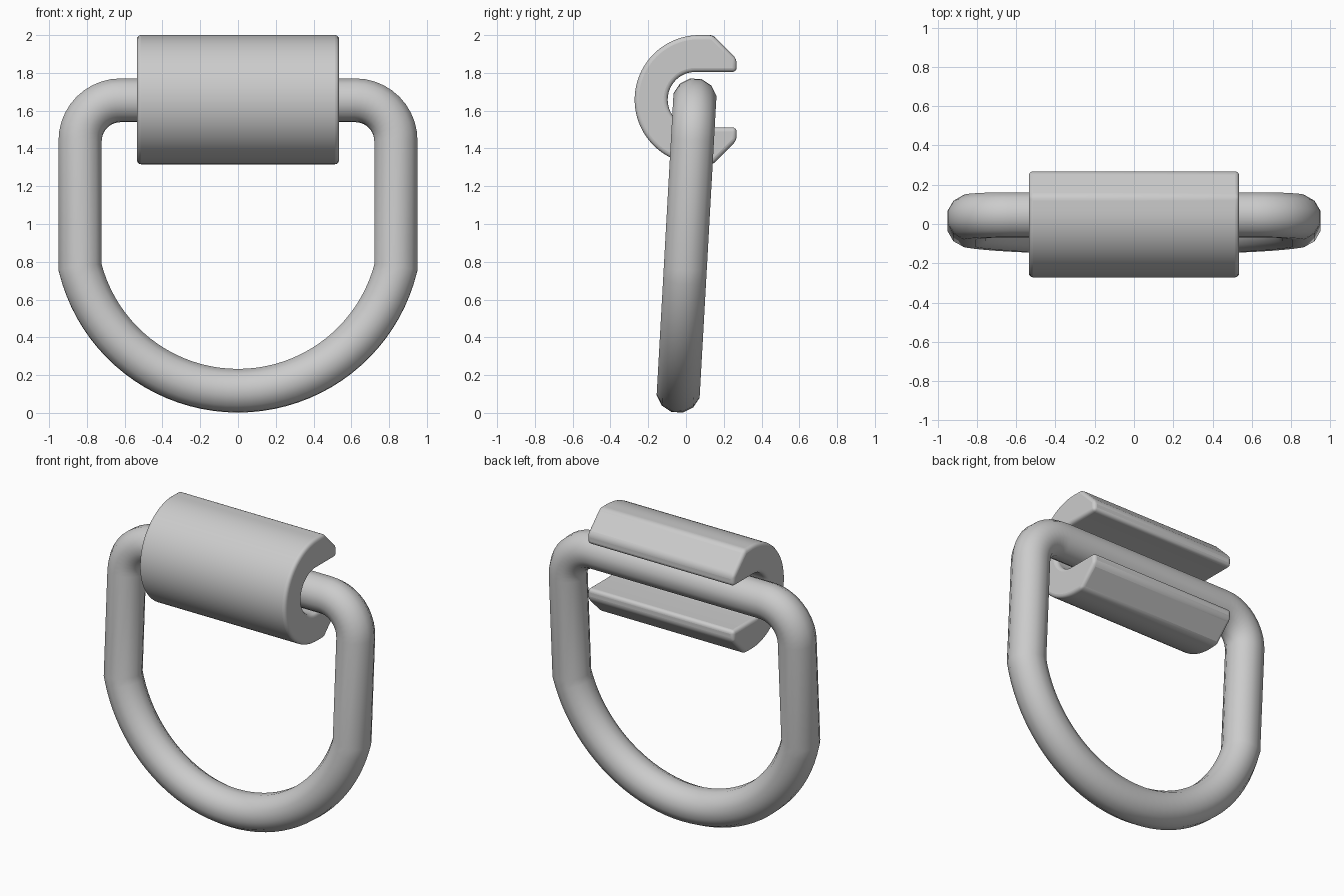
import bpy, bmesh
from math import sin, cos, pi, radians, atan2
from mathutils import Vector, Matrix

if "Cube" in bpy.data.objects:
    bpy.data.objects.remove(bpy.data.objects["Cube"])


def finish(name, bm, angle):
    bmesh.ops.recalc_face_normals(bm, faces=bm.faces)
    me = bpy.data.meshes.new(name)
    bm.to_mesh(me)
    bm.free()
    ob = bpy.data.objects.new(name, me)
    bpy.context.collection.objects.link(ob)
    bpy.ops.object.select_all(action='DESELECT')
    bpy.context.view_layer.objects.active = ob
    ob.select_set(True)
    bpy.ops.object.shade_smooth_by_angle(angle=radians(angle))
    return ob


def arc(cx, cz, r, a0, a1, n):
    return [Vector((cx + r * cos(a0 + (a1 - a0) * i / n),
                    cz + r * sin(a0 + (a1 - a0) * i / n))) for i in range(n + 1)]


# D-ring: closed path in the x-z plane, swept with a mitred 12-sided section
SIDE, TOP, BOTTOM, KINK, CORNER = 0.836, 1.656, 0.116, 0.77, 0.215
h = KINK - BOTTOM
R = (SIDE ** 2 + h ** 2) / (2 * h)
cz = BOTTOM + R
a = atan2(KINK - cz, SIDE)
path = arc(SIDE - CORNER, TOP - CORNER, CORNER, 0, pi / 2, 10)
path += arc(-SIDE + CORNER, TOP - CORNER, CORNER, pi / 2, pi, 10)
path += arc(0, cz, R, -pi - a, a, 40)

SIDES, RAD = 12, 0.118
bm = bmesh.new()
rings = []
for i, p in enumerate(path):
    t0 = (p - path[i - 1]).normalized()
    t1 = (path[(i + 1) % len(path)] - p).normalized()
    t = (t0 + t1).normalized()
    n = Vector((t.y, -t.x)) / t.dot(t1)
    ring = []
    for k in range(SIDES):
        ang = 2 * pi * (k + 0.5) / SIDES
        q = p + n * RAD * cos(ang)
        ring.append(bm.verts.new((q.x, RAD * sin(ang), q.y)))
    rings.append(ring)
for i, r1 in enumerate(rings):
    r0 = rings[i - 1]
    for k in range(SIDES):
        bm.faces.new((r0[k - 1], r0[k], r1[k], r1[k - 1]))
pivot = Vector((0, 0.003, 0.886))
bmesh.ops.transform(bm, verts=bm.verts, matrix=Matrix.Translation(pivot)
                    @ Matrix.Rotation(radians(-3.2), 4, 'X')
                    @ Matrix.Translation((0, 0, -pivot.z)))
finish("d_ring", bm, 45)

# Bracket: C-shaped y-z profile extruded along x, with rounded edges
CZ, HALF = 1.658, 0.535
profile = [Vector((0.268, CZ + 0.216)), Vector((0.142, CZ + 0.342))]
profile += arc(0.07, CZ, 0.342, pi / 2, 3 * pi / 2, 40)
profile += [Vector((0.142, CZ - 0.342)), Vector((0.268, CZ - 0.216)),
            Vector((0.268, CZ - 0.147))]
profile += arc(0.05, CZ, 0.147, 3 * pi / 2, pi / 2, 28)
profile += [Vector((0.268, CZ + 0.147))]
bm = bmesh.new()
face = bm.faces.new([bm.verts.new((-HALF, p.x, p.y)) for p in profile])
new = bmesh.ops.extrude_face_region(bm, geom=[face], use_keep_orig=True)["geom"]
bmesh.ops.translate(bm, vec=(2 * HALF, 0, 0),
                    verts=[v for v in new if isinstance(v, bmesh.types.BMVert)])
bracket = finish("weld_on_bracket", bm, 35)
bev = bracket.modifiers.new("rounded_edges", 'BEVEL')
bev.width = 0.022
bev.segments = 4
bev.limit_method = 'ANGLE'
bev.angle_limit = radians(30)
bev.use_clamp_overlap = False
